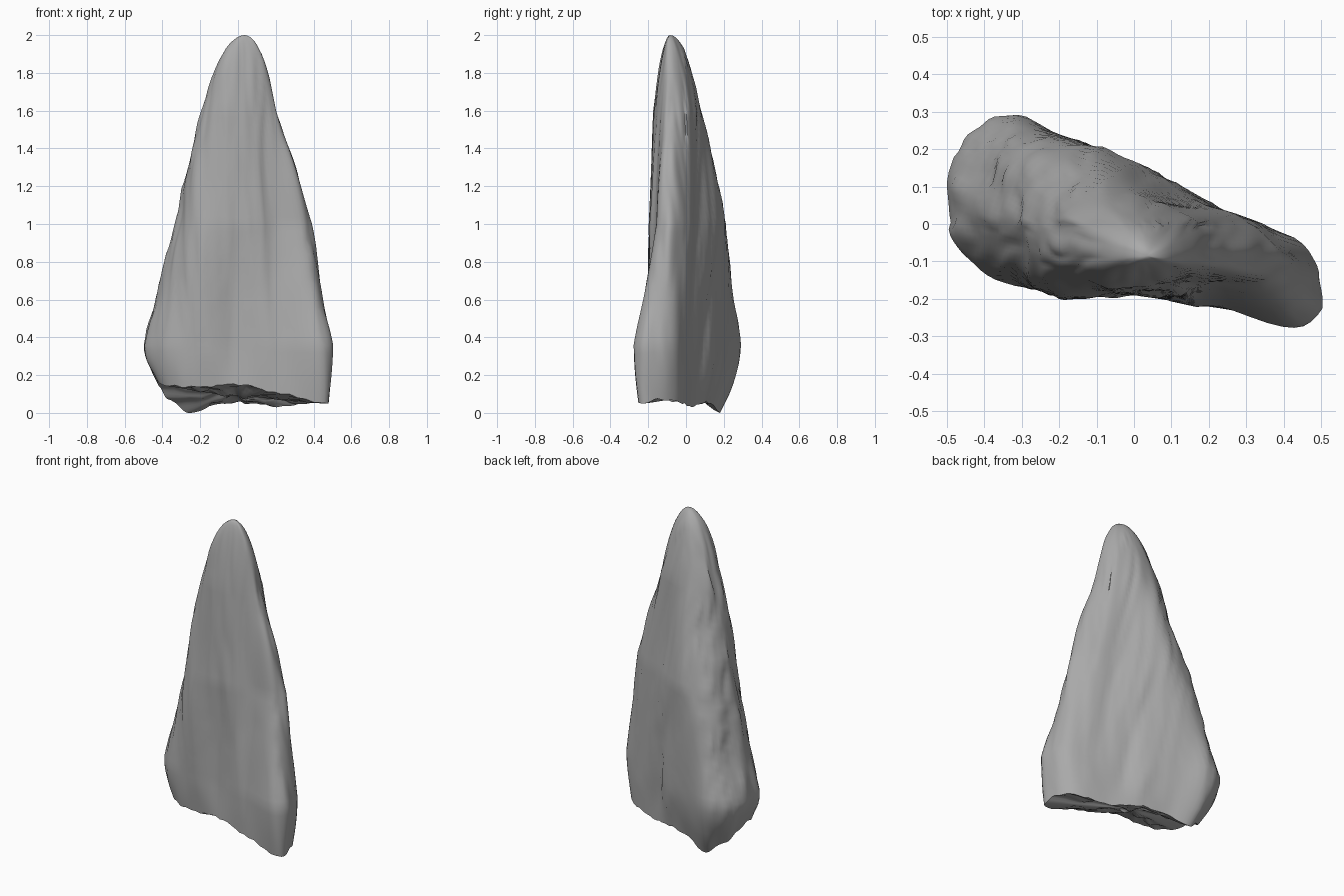
import bpy
import bmesh
import math
from mathutils import Vector, noise

COLUMNS = 96

cube = bpy.data.objects.get("Cube")
if cube:
    bpy.data.objects.remove(cube)

# Outlines in hundredths, counted from the left edge round the front
RIM = [(47, -15, 7), (45, -25, 5), (20, -22, 11), (0, -19, 15), (-18, -17, 14), (-30, -15, 14),
       (-40, -8, 15), (-43, 1, 17), (-40, 9, 11), (-34, 15, 5), (-25, 18, 0), (-12, 14, 4),
       (4, 10, 6), (21, 3, 3), (40, -4, 6)]
BASE = [(50, -15), (45, -28), (20, -22), (0, -19), (-20, -18), (-33, -17), (-46, -9), (-49, 2),
        (-48, 16), (-43, 26), (-31, 29), (-12, 20), (5, 13), (22, 4), (41, -3)]
MIDDLE = [(39, -7), (35, -14), (20, -17), (4, -20), (-10, -20), (-21, -17), (-30, -11), (-33, -3),
          (-33, 6), (-29, 14), (-21, 20), (-9, 20), (3, 14), (16, 7), (30, 1)]
UPPER = [(21, -7), (20, -12), (12, -14), (4, -16), (-5, -17), (-12, -16), (-17, -13), (-19, -9),
         (-19, -3), (-17, 3), (-10, 8), (-2, 9), (5, 7), (12, 3), (18, -1)]


def spline(points, u):
    """Point on a closed smooth curve through the points."""
    n = len(points)
    i = int(u * n)
    t = u * n - i
    a, b, c, d = (points[(i + k) % n] for k in (-1, 0, 1, 2))
    return b + (c - a) * (t / 2) + (a * 2 - b * 5 + c * 4 - d) * (t * t / 2) \
        + (b * 3 - a - c * 3 + d) * (t ** 3 / 2)


def outline(table, height=0):
    points = [Vector((p[0], p[1], p[2] if len(p) > 2 else height * 100)) / 100 for p in table]
    return [spline(points, c / COLUMNS) for c in range(COLUMNS)]


def flute(p, amount):
    """Push a point in or out along long, slightly slanted grooves."""
    slant = 0.2 * p.z if p.y > 0 else 0.03 * p.z
    wide = noise.noise(Vector(((p.x + slant) * 7, p.y * 7, p.z * 0.8)))
    fine = abs(noise.noise(Vector(((p.x + slant) * 16, p.y * 16, p.z * 1.3 + 5))))
    out = Vector((p.x - 0.02, p.y + 0.02, 0)).normalized()
    return p + out * amount * (wide + 0.7 * fine - 0.2)


base = outline(BASE, 0.36)
middle = outline(MIDDLE, 1.0)
upper = outline(UPPER, 1.6)
rim = outline(RIM)
for p in rim:
    p.z = max(p.z + 0.018 * noise.noise(Vector((p.x * 17, p.y * 17, 2))), 0)

rows = []
# Underside, from the middle out to the rim
for k in range(1, 6):
    s = k / 6
    row = []
    for p in rim:
        q = Vector((p.x * s, p.y * s, 0.09 + (p.z - 0.09) * s))
        q.z += 0.05 * (1 - s * 0.6) * noise.noise(Vector((q.x * 12, q.y * 12, 7)))
        q.z = max(q.z, 0.005)
        row.append(q)
    rows.append(row)

# Rounded lower edge
for k in range(7):
    t = k / 7
    swell = math.sin(t * math.pi / 2)
    row = []
    for low, high in zip(rim, base):
        p = low.lerp(high, swell)
        p.z = low.z + (high.z - low.z) * t
        row.append(flute(p, 0.025 * swell))
    rows.append(row)

# Fluted flanks
for start, end in ((base, middle), (middle, upper)):
    for k in range(16):
        rows.append([flute(a.lerp(b, k / 16), 0.025) for a, b in zip(start, end)])

# Tapering tip with a small blunt end
centre = Vector((0.035, -0.085, 0))
for k in range(12):
    s = 1 - k / 12
    row = []
    for p in upper:
        q = centre + (p - centre) * s
        q.z = 1.6 + 0.4 * (1 - s * s)
        row.append(flute(q, 0.025 * s))
    rows.append(row)

# Skin the rows into one closed body
bm = bmesh.new()
rings = [[bm.verts.new(p) for p in row] for row in rows]
for lower, higher in zip(rings, rings[1:]):
    for c in range(COLUMNS):
        d = (c + 1) % COLUMNS
        bm.faces.new((lower[c], lower[d], higher[d], higher[c]))
bottom = bm.verts.new((0, 0, 0.09))
tip = bm.verts.new((centre.x, centre.y, 2.0))
for c in range(COLUMNS):
    d = (c + 1) % COLUMNS
    bm.faces.new((bottom, rings[0][d], rings[0][c]))
    bm.faces.new((tip, rings[-1][c], rings[-1][d]))
bmesh.ops.recalc_face_normals(bm, faces=bm.faces)
mesh = bpy.data.meshes.new("stone_spike")
bm.to_mesh(mesh)
bm.free()

spike = bpy.data.objects.new("stone_spike", mesh)
bpy.context.collection.objects.link(spike)

# Plain grey stone
grey = bpy.data.materials.new("stone_grey")
grey.use_nodes = True
colour = (0.4, 0.4, 0.4, 1)
grey.diffuse_color = colour
grey.node_tree.nodes["Principled BSDF"].inputs["Base Color"].default_value = colour
mesh.materials.append(grey)

bpy.ops.object.select_all(action='DESELECT')
spike.select_set(True)
bpy.context.view_layer.objects.active = spike
bpy.ops.object.shade_smooth_by_angle(angle=math.radians(50))
